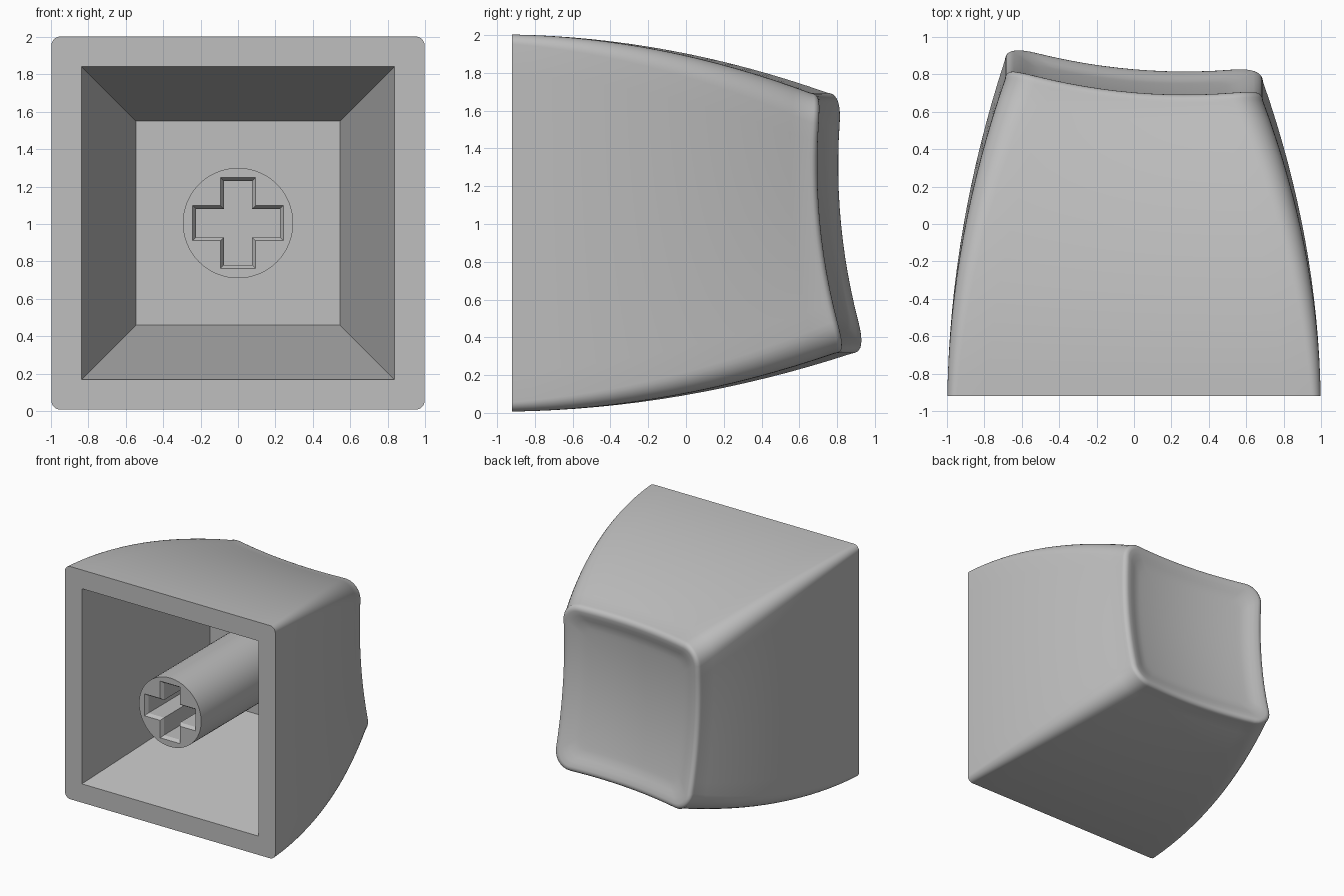
import bpy, bmesh
from math import sin, cos, pi, radians

cube = bpy.data.objects.get("Cube")
if cube:
    bpy.data.objects.remove(cube)

# One plain plastic colour
grey = bpy.data.materials.new("grey_plastic")
grey.use_nodes = True
colour = (0.52, 0.52, 0.52, 1)
grey.diffuse_color = colour
grey.node_tree.nodes["Principled BSDF"].inputs["Base Color"].default_value = colour

FRONT, MID = -0.92, 1.005       # y of the open end, z of the centre line
RIM, ROUND, CORNER = 0.69, 0.05, 0.16


def outline(half, rad, steps=8, cuts=12):
    """Rounded square in x and z, always with the same number of points."""
    pts = []
    for q in range(4):
        c, s = round(cos(q * pi / 2)), round(sin(q * pi / 2))
        flat = half - rad
        side = [(half, flat * (2 * i / cuts - 1)) for i in range(cuts)]
        side += [(flat + rad * cos(a), flat + rad * sin(a))
                 for a in (i / steps * pi / 2 for i in range(steps))]
        pts += [(u * c - v * s, u * s + v * c) for u, v in side]
    return pts


def ring(points, y):
    """Place an outline at depth y, which may be a number or one value per point."""
    ys = y if isinstance(y, list) else [y] * len(points)
    return [(x, d, MID + z) for (x, z), d in zip(points, ys)]


def loft(name, rings):
    bm = bmesh.new()
    loops = [[bm.verts.new(p) for p in r] for r in rings]
    n = len(loops[0])
    for a, b in zip(loops, loops[1:]):
        for i in range(n):
            j = (i + 1) % n
            bm.faces.new((a[i], a[j], b[j], b[i]))
    bm.faces.new(loops[0])
    bm.faces.new(loops[-1])
    bmesh.ops.remove_doubles(bm, verts=bm.verts, dist=0.0005)
    bmesh.ops.recalc_face_normals(bm, faces=bm.faces)
    mesh = bpy.data.meshes.new(name)
    bm.to_mesh(mesh)
    bm.free()
    mesh.materials.append(grey)
    obj = bpy.data.objects.new(name, mesh)
    bpy.context.collection.objects.link(obj)
    return obj


def activate(obj):
    bpy.ops.object.select_all(action='DESELECT')
    obj.select_set(True)
    bpy.context.view_layer.objects.active = obj


def dish(x, z):
    """Tilted, hollowed end surface."""
    return 0.70 - 0.085 * x - 0.095 * z + 0.156 * (x * x + z * z)


# Hollow cap: cavity floor, cavity mouth, then the curved outer walls
rings = [ring(outline(0.546, 0), 0.4), ring(outline(0.837, 0), FRONT)]
rim_y = [dish(x, z) - ROUND for x, z in outline(RIM, CORNER)]
WALL = 16
for i in range(WALL + 1):
    s = i / WALL
    half = 0.998 - (0.998 - RIM) * (0.09 * s + 0.91 * s * s)
    rad = 0.05 + (CORNER - 0.05) * s
    rings.append(ring(outline(half, rad), [FRONT + s * (y - FRONT) for y in rim_y]))

# Rounded rim
ARC = 5
for i in range(1, ARC + 1):
    a = i / ARC * pi / 2
    inset = ROUND * (1 - cos(a))
    pts = outline(RIM - inset, CORNER - inset)
    rings.append(ring(pts, [dish(x, z) - ROUND * (1 - sin(a)) for x, z in pts]))

# Dished end, dropping a little just inside the rim
DISH = 18
for i in range(1, DISH):
    k = 1 - i / DISH
    t = min(1, (1 - k) / 0.2)
    drop = 0.022 * t * t * (3 - 2 * t)
    pts = outline((RIM - ROUND) * k, (CORNER - ROUND) * k)
    rings.append(ring(pts, [dish(x, z) - drop for x, z in pts]))
cap = loft("cap_shell", rings)

# Round stem inside the cavity, flush with the open end
circle = [(0.295 * cos(i * pi / 32), 0.295 * sin(i * pi / 32)) for i in range(64)]
stem = loft("stem", [ring(circle, FRONT), ring(circle, 0.45)])


# Cross-shaped socket with a chamfered mouth
def cross(inset):
    a, b = 0.243 - inset, 0.094 - inset
    quarter = [(a, -b), (a, b), (b, b)]
    pts = []
    for q in range(4):
        c, s = round(cos(q * pi / 2)), round(sin(q * pi / 2))
        pts += [(u * c - v * s, u * s + v * c) for u, v in quarter]
    return pts


cutter = loft("socket_cutter", [ring(cross(-0.01), FRONT - 0.015),
                                ring(cross(0.018), FRONT + 0.027),
                                ring(cross(0.018), -0.1)])
cutter.hide_render = True
cut = stem.modifiers.new("socket", 'BOOLEAN')
cut.operation = 'DIFFERENCE'
cut.solver = 'EXACT'
cut.object = cutter
activate(stem)
bpy.ops.object.modifier_apply(modifier=cut.name)
bpy.data.objects.remove(cutter)

for obj in (cap, stem):
    activate(obj)
    bpy.ops.object.shade_smooth_by_angle(angle=radians(30))
